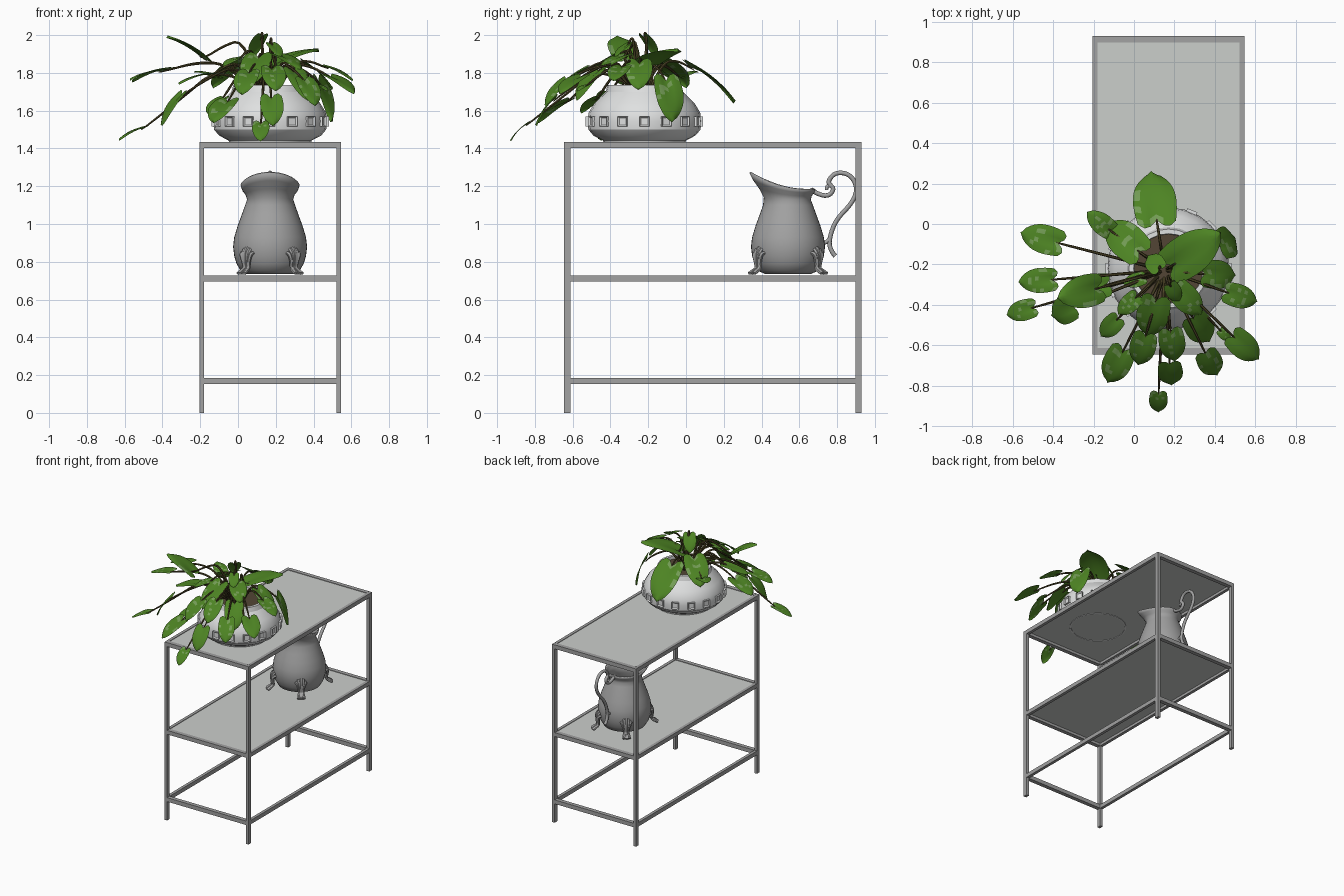
import bpy, bmesh, math, random
from mathutils import Vector

if "Cube" in bpy.data.objects:
    bpy.data.objects.remove(bpy.data.objects["Cube"])
random.seed(4)


def mat(name, *rgb):
    m = bpy.data.materials.new(name)
    m.diffuse_color = (*rgb, 1)
    m.use_nodes = True
    m.node_tree.nodes["Principled BSDF"].inputs["Base Color"].default_value = m.diffuse_color
    return m


METAL = mat("frame grey", .36, .36, .36)
PANEL = mat("panel pale grey", .60, .62, .60)
JUG = mat("jug grey", .36, .36, .36)
POT = mat("pot white", .74, .75, .75)
SOIL = mat("soil brown", .085, .06, .035)
LEAF = mat("leaf green", .075, .23, .017)
PATCH = mat("leaf pale patch", .17, .33, .09)
STEM = mat("stem olive brown", .075, .06, .02)


def finish(name, bm, mats, angle=None):
    me = bpy.data.meshes.new(name)
    bm.to_mesh(me)
    bm.free()
    ob = bpy.data.objects.new(name, me)
    bpy.context.collection.objects.link(ob)
    for m in mats:
        me.materials.append(m)
    if angle:
        smooth(ob, angle)
    return ob


def smooth(ob, angle):
    bpy.ops.object.select_all(action='DESELECT')
    ob.select_set(True)
    bpy.context.view_layer.objects.active = ob
    bpy.ops.object.shade_smooth_by_angle(angle=math.radians(angle))


def box(name, lo, hi, m):
    bm = bmesh.new()
    bmesh.ops.create_cube(bm, size=1)
    for v in bm.verts:
        v.co = [l + (h - l) * (c + .5) for l, h, c in zip(lo, hi, v.co)]
    return finish(name, bm, [m])


def lathe(name, prof, cx, cy, n, m, angle, warp=None, cap=True):
    bm = bmesh.new()
    rings = []
    for r, z in prof:
        ring = []
        for i in range(n):
            a = 2 * math.pi * i / n
            p = Vector((r * math.cos(a), r * math.sin(a), z))
            if warp:
                p = warp(p, a)
            ring.append(bm.verts.new(p + Vector((cx, cy, 0))))
        rings.append(ring)
    for A, B in zip(rings, rings[1:]):
        for i in range(n):
            j = (i + 1) % n
            bm.faces.new((A[i], A[j], B[j], B[i]))
    if cap:
        bm.faces.new(rings[0][::-1])
    return finish(name, bm, [m], angle)


def tubes(name, paths, radius, m, sides=1):
    """Each path is a list of (x, y, z, relative radius)."""
    cu = bpy.data.curves.new(name, 'CURVE')
    cu.dimensions = '3D'
    cu.bevel_depth = radius
    cu.bevel_resolution = sides
    cu.use_fill_caps = True
    cu.resolution_u = 4
    for path in paths:
        s = cu.splines.new('NURBS')
        s.points.add(len(path) - 1)
        for p, q in zip(s.points, path):
            p.co = (*q[:3], 1)
            p.radius = q[3]
        s.use_endpoint_u = True
        s.order_u = 3
    ob = bpy.data.objects.new(name, cu)
    bpy.context.collection.objects.link(ob)
    cu.materials.append(m)
    bpy.ops.object.select_all(action='DESELECT')
    ob.select_set(True)
    bpy.context.view_layer.objects.active = ob
    bpy.ops.object.convert(target='MESH')
    smooth(bpy.context.object, 50)


# Table: four legs, three rail frames, two panels
X0, X1, Y0, Y1 = -.205, .545, -.645, .93
WX, WY = .024, .033
for x in (X0, X1 - WX):
    for y in (Y0, Y1 - WY):
        box("table_leg", (x, y, 0), (x + WX, y + WY, 1.434), METAL)
for z in (.152, .695, 1.403):
    for x in (X0, X1 - WX):
        box("side_rail", (x, Y0 + WY, z), (x + WX, Y1 - WY, z + .032), METAL)
    for y in (Y0, Y1 - WY):
        box("end_rail", (X0 + WX, y, z), (X1 - WX, y + WY, z + .032), METAL)
for name, z in (("shelf_panel", .716), ("top_panel", 1.424)):
    box(name, (X0 + .02, Y0 + .02, z), (X1 - .02, Y1 - .02, z + .007), PANEL)

# Plant pot with a foot ring, and the soil
PX, PY = .17, -.22
lathe("plant_pot", [(.20, 1.434), (.203, 1.421), (.213, 1.421), (.22, 1.442), (.27, 1.468),
                    (.297, 1.50), (.302, 1.545), (.295, 1.59), (.265, 1.64), (.205, 1.70),
                    (.195, 1.735), (.172, 1.735), (.168, 1.69)], PX, PY, 24, POT, 25)
bm = bmesh.new()
bmesh.ops.create_circle(bm, cap_ends=True, segments=24, radius=.17)
bmesh.ops.translate(bm, vec=(PX, PY, 1.712), verts=bm.verts)
finish("soil", bm, [SOIL])

# Square recessed studs around the pot
bm = bmesh.new()
for i in range(16):
    a = 2 * math.pi * i / 16
    d, s = Vector((math.cos(a), math.sin(a), 0)), Vector((-math.sin(a), math.cos(a), 0))
    vs = bmesh.ops.create_cube(bm, size=1)["verts"]
    for v in vs:
        c = v.co.copy()
        v.co = Vector((PX, PY, 1.543)) + d * (.298 + .026 * c.x) + s * .054 * c.y
        v.co.z += .054 * c.z
    bm.normal_update()
    front = [f for f in vs[0].link_faces[:] + vs[-1].link_faces[:] if f.normal.dot(d) > .9]
    bmesh.ops.inset_region(bm, faces=front[:1], thickness=.011, depth=-.0001)
    bmesh.ops.translate(bm, vec=d * -.009, verts=front[0].verts)
finish("pot_studs", bm, [POT])

# Jug: lathed body whose neck is warped into a raised spout at the front
JX, JY = .17, .54


def spout(p, a):
    k = max(0, min(1, (p.z - 1.12) / .08))
    s = math.sin(a)
    if s < 0:
        p.x *= 1 + .12 * k * abs(s)
    p.y += k * (-.03 - (.02 if s < 0 else -.02) * abs(s))
    p.z += k * (-.043 * s + .028 * s * s)
    return p


jug = lathe("jug_body", [(.12, .735), (.155, .75), (.178, .79), (.19, .83), (.196, .88), (.19, .93),
                         (.172, .99), (.150, 1.05), (.132, 1.10), (.122, 1.13), (.13, 1.155),
                         (.147, 1.178), (.155, 1.20)], JX, JY, 40, JUG, 40, spout)
sol = jug.modifiers.new("wall", 'SOLIDIFY')
sol.thickness = .01
sol.offset = -1

# Scrolled handle
hand = [(.66, 1.185), (.69, 1.16), (.755, 1.145), (.785, 1.185), (.765, 1.205), (.75, 1.225),
        (.79, 1.275), (.87, 1.265), (.91, 1.19), (.88, 1.11), (.80, 1.03), (.765, .95),
        (.755, .87), (.79, .83)]
tubes("jug_handle", [[(JX, y, z, 1) for y, z in hand],
                     [(JX, .77, 1.20, .8), (JX, .74, 1.21, .8), (JX, .745, 1.18, .8)],
                     [(JX, .72, .90, .9), (JX, .755, .90, .9), (JX, .762, .93, .9)]],
      .012, JUG, 2)

# Four feet, each a fan of ribs above a small claw
ribs = []
for sx in (-1, 1):
    for sy in (-1, 1):
        d = Vector((sx * .62, sy * .78, 0)).normalized()
        s = Vector((-d.y, d.x, 0))
        for k in range(-2, 3):
            path = []
            for r, z, w, t in ((.195, .875 - .008 * k * k, .017, .75), (.212, .85, .017, .9),
                               (.212, .80, .009, .7), (.205, .765, .007, .7),
                               (.235, .748, .010, .8), (.252, .738, .012, .6)):
                p = Vector((JX, JY, z)) + d * (r - .003 * abs(k)) + s * w * k
                path.append((*p, t))
            ribs.append(path)
tubes("jug_feet", ribs, .014, JUG, 1)

# Leaves: centre x, y, z, length, downward slope in degrees
upper = [(.10, .13, 1.75, .33, 36), (-.05, -.07, 1.80, .27, 30), (-.17, .01, 1.79, .16, -15),
         (-.46, -.07, 1.79, .22, 15), (-.48, -.28, 1.79, .19, 12), (-.27, -.34, 1.93, .25, -33),
         (.10, -.19, 1.94, .15, 50), (.30, -.13, 1.88, .32, -18), (.46, -.09, 1.66, .25, 68),
         (.42, -.25, 1.79, .22, 40), (.53, -.36, 1.80, .18, 22), (.55, -.61, 1.74, .20, 25),
         (.33, -.52, 1.74, .22, 45), (.09, -.46, 1.82, .25, 35), (.19, -.60, 1.77, .20, 35)]
trailing = [(-.56, -.43, 1.48, .16, 22), (-.35, -.43, 1.61, .21, 52), (-.22, -.32, 1.77, .20, 12),
            (-.12, -.51, 1.63, .15, 30), (-.09, -.70, 1.60, .22, 30), (.04, -.62, 1.75, .20, 35),
            (.38, -.69, 1.70, .19, 45), (.18, -.74, 1.60, .19, 52), (.12, -.88, 1.49, .14, 42),
            (-.03, -.40, 1.86, .14, 15), (.45, -.55, 1.72, .08, 20), (.27, -.38, 1.86, .20, 20),
            (.0, -.28, 1.80, .11, 0), (.20, -.34, 1.92, .12, 35)]
bm = bmesh.new()
stems = []
ROWS, HALF = 10, 3
for cx, cy, cz, L, slope in upper + trailing:
    c = Vector((cx, cy, cz))
    out = Vector((cx - .14, cy + .24, 0)).normalized()
    t = math.radians(slope)
    d = out * math.cos(t) - Vector((0, 0, math.sin(t)))
    nrm = out * math.sin(t) + Vector((0, 0, math.cos(t)))
    side = d.cross(nrm)
    base = c - d * L * .42
    grid = []
    for i in range(ROWS + 1):
        u = i / ROWS
        w = .40 * L * (1 - u) ** .62 * (.72 + 1.0 * u) * (1 - .25 * u ** 4)
        row = []
        for j in range(-HALF, HALF + 1):
            v = j / HALF
            lobe = -.16 * math.sin(math.pi * min(1, abs(v) * .85)) * (1 - u) ** 3
            p = base + d * L * (u * .92 + lobe) + side * w * v
            p += nrm * L * (.28 * u * (1 - u) + .10 * abs(v) * (1 - u) - .06 * v * v)
            row.append(bm.verts.new(p))
        grid.append(row)
    pale = random.random() < .6
    for i in range(ROWS):
        for j in range(2 * HALF):
            f = bm.faces.new((grid[i][j], grid[i][j + 1], grid[i + 1][j + 1], grid[i + 1][j]))
            f.material_index = int(pale and i < 7 and random.random() < .16)
    # stem arching from the soil to the leaf base
    root = Vector((PX - .02, PY - .01, 1.70)) + out * random.uniform(.01, .07)
    top = max(cz, 1.80) + .05
    m1, m2 = root.lerp(base, .3), root.lerp(base, .65)
    m1.z = top
    m2.z = base.z * .6 + top * .4 + .03
    stems.append([(*root, 1.3), (*m1, 1.1), (*m2, 1), (*base, .8), (*(base + d * L * .1), .3)])
bmesh.ops.remove_doubles(bm, verts=bm.verts, dist=.0002)
finish("leaves", bm, [LEAF, PATCH], 60)
tubes("stems", stems, .007, STEM, 1)
